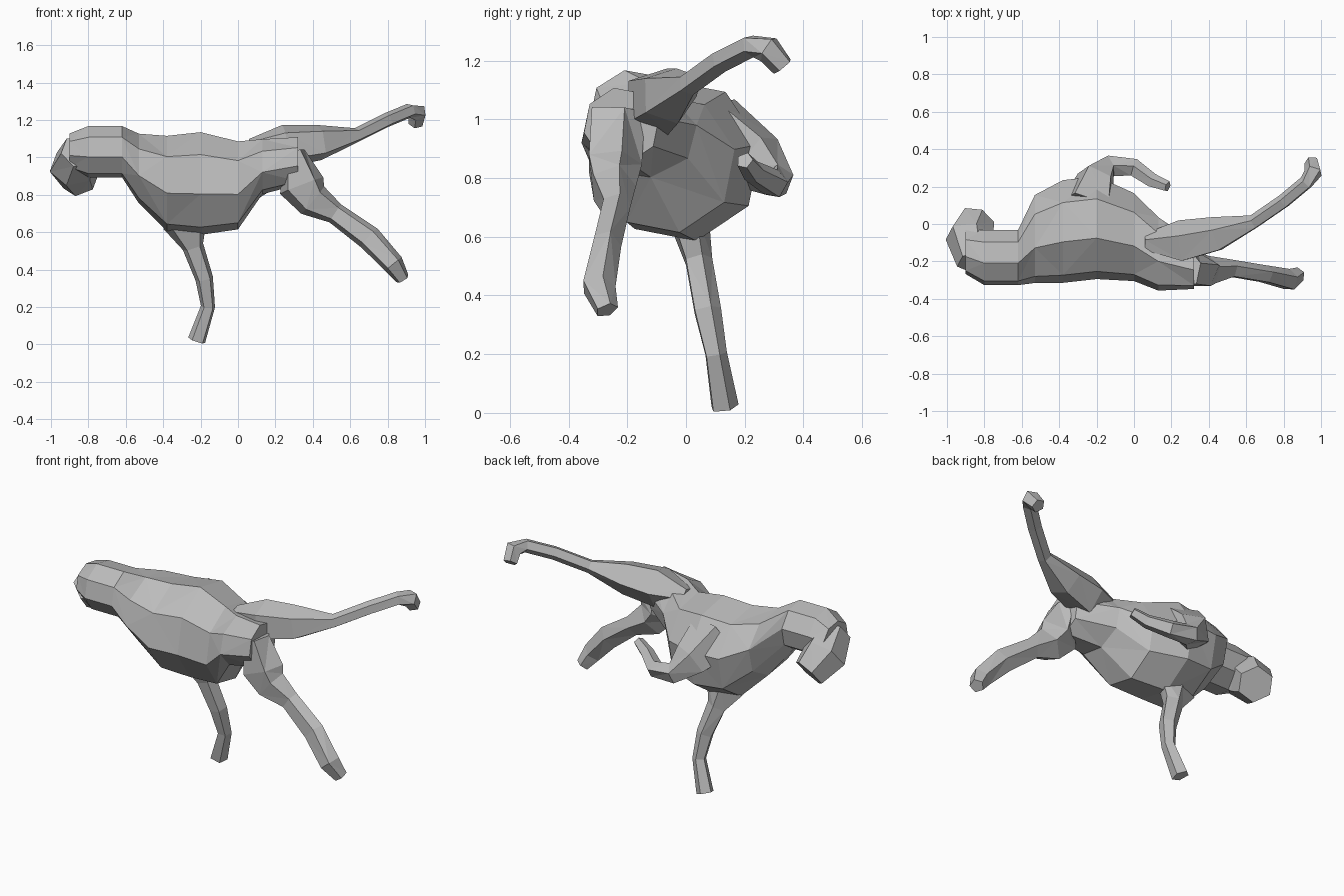
import bpy, bmesh, math
from mathutils import Vector

cube = bpy.data.objects.get("Cube")
if cube:
    bpy.data.objects.remove(cube, do_unlink=True)

# One plain colour for the whole figure
shade = (0.5, 0.5, 0.5, 1)
grey = bpy.data.materials.new("stone grey")
grey.use_nodes = True
grey.diffuse_color = shade
grey.node_tree.nodes["Principled BSDF"].inputs["Base Color"].default_value = shade


def make_object(name, bm):
    bmesh.ops.recalc_face_normals(bm, faces=bm.faces)
    mesh = bpy.data.meshes.new(name)
    bm.to_mesh(mesh)
    bm.free()
    mesh.materials.append(grey)
    part = bpy.data.objects.new(name, mesh)
    bpy.context.collection.objects.link(part)


def bridge(bm, lower, upper, flip):
    """Join two rings with triangles whose diagonals alternate."""
    count = len(lower)
    for i in range(count):
        j = (i + 1) % count
        if (i + flip) % 2:
            bm.faces.new((lower[i], lower[j], upper[j]))
            bm.faces.new((lower[i], upper[j], upper[i]))
        else:
            bm.faces.new((lower[i], lower[j], upper[i]))
            bm.faces.new((lower[j], upper[j], upper[i]))


def limb(name, steps, sides=5, axis=None, roll=0):
    """Loft rings along a path; a step is x, y, z, breadth and optional depth."""
    bm = bmesh.new()
    centres = [Vector(step[:3]) for step in steps]
    last = len(steps) - 1
    rings = []
    side = None
    for k, centre in enumerate(centres):
        along = axis or (centres[min(k + 1, last)] - centres[max(k - 1, 0)]).normalized()
        if side is None:
            side = along.cross(Vector((0, 1, 0)))
        side = (side - along * side.dot(along)).normalized()
        across = side.cross(along)
        breadth, depth = steps[k][3], steps[k][-1]
        ring = []
        for i in range(sides):
            angle = math.tau * i / sides + roll
            offset = across * breadth * math.cos(angle) + side * depth * math.sin(angle)
            ring.append(bm.verts.new(centre + offset))
        rings.append(ring)
    for k in range(last):
        bridge(bm, rings[k], rings[k + 1], k)
    bm.faces.new(rings[0])
    bm.faces.new(rings[-1])
    make_object(name, bm)


# Torso from the neck, over the deep chest, to the narrow hips
limb("torso", [
    (-0.9, -0.15, 1.03, 0.12, 0.1),
    (-0.8, -0.18, 1.03, 0.15, 0.14),
    (-0.62, -0.18, 1.03, 0.15, 0.14),
    (-0.53, -0.08, 0.94, 0.24, 0.19),
    (-0.38, -0.04, 0.86, 0.28, 0.26),
    (-0.2, -0.02, 0.86, 0.28, 0.28),
    (0, -0.07, 0.85, 0.24, 0.24),
    (0.13, -0.16, 0.95, 0.2, 0.15),
    (0.32, -0.22, 0.98, 0.13, 0.13),
], sides=8, axis=Vector((1, 0, 0)), roll=0.2)

# Hanging head turned to one side
limb("head", [
    (-0.85, -0.2, 1.03, 0.1),
    (-0.88, -0.07, 0.95, 0.13),
    (-0.84, 0.02, 0.87, 0.1),
], sides=6)

# Raised hind leg, stretched back, with a drooping foot
limb("raised_hind_leg", [
    (0.06, -0.1, 1.05, 0.05),
    (0.25, -0.1, 1.06, 0.12),
    (0.44, -0.06, 1.08, 0.1),
    (0.64, 0.01, 1.12, 0.04),
    (0.8, 0.12, 1.2, 0.04),
    (0.92, 0.22, 1.25, 0.04),
    (0.96, 0.28, 1.24, 0.05),
    (0.95, 0.33, 1.18, 0.04),
])

# Lower hind leg: haunch, shin and foot
limb("lower_hind_leg", [
    (0.3, -0.24, 1.03, 0.1, 0.06),
    (0.34, -0.25, 0.85, 0.1, 0.13),
    (0.4, -0.25, 0.77, 0.08, 0.1),
    (0.52, -0.24, 0.7, 0.05, 0.06),
    (0.7, -0.27, 0.57, 0.05, 0.07),
    (0.83, -0.3, 0.43, 0.06),
    (0.88, -0.27, 0.35, 0.04),
])

# Standing foreleg
limb("standing_foreleg", [
    (-0.28, 0.01, 0.65, 0.07, 0.13),
    (-0.24, 0.04, 0.52, 0.05, 0.06),
    (-0.18, 0.07, 0.35, 0.05),
    (-0.16, 0.1, 0.2, 0.04),
    (-0.22, 0.13, 0.02, 0.05),
])

# Folded foreleg: out to the elbow, then back along the thin forearm
limb("folded_foreleg", [
    (-0.25, 0.08, 0.95, 0.16),
    (-0.2, 0.24, 0.86, 0.11),
    (-0.13, 0.31, 0.79, 0.06),
    (0, 0.3, 0.78, 0.05),
    (0.1, 0.23, 0.82, 0.04),
    (0.18, 0.2, 0.86, 0.03),
])
